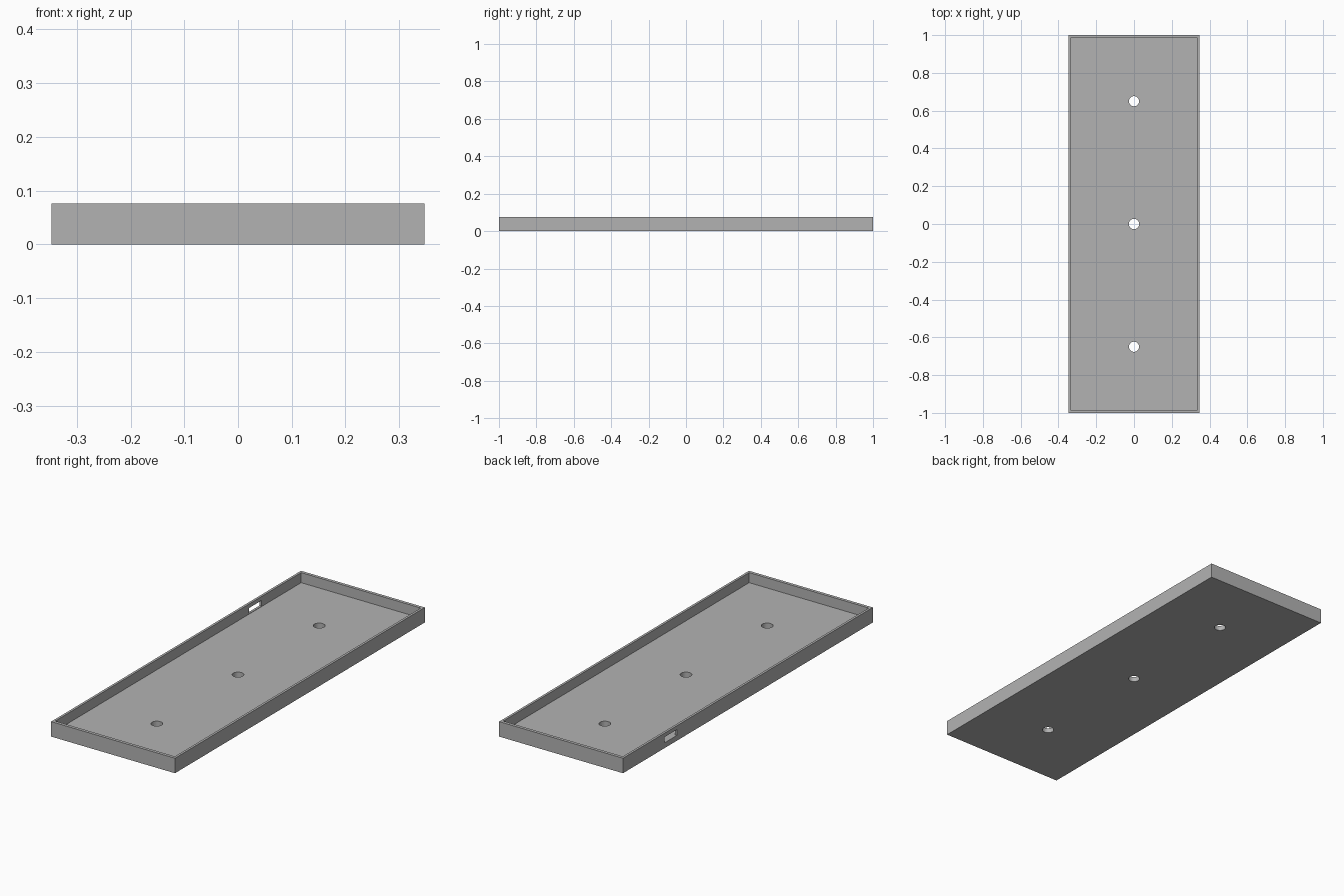
import bpy

HALF_X, HALF_Y, HEIGHT = 0.347, 1.0, 0.076
WALL_X, WALL_Y, FLOOR = 0.012, 0.016, 0.025
HOLE_RADIUS, HOLE_SPACING = 0.027, 0.65

cube = bpy.data.objects.get("Cube")
if cube:
    bpy.data.objects.remove(cube, do_unlink=True)

grey = bpy.data.materials.new("plain_grey")
grey.use_nodes = True
grey.diffuse_color = (0.45, 0.45, 0.45, 1)
grey.node_tree.nodes["Principled BSDF"].inputs["Base Color"].default_value = grey.diffuse_color


def box(name, low, high):
    """Box between two opposite corners."""
    centre = [(a + b) / 2 for a, b in zip(low, high)]
    bpy.ops.mesh.primitive_cube_add(size=1, location=centre)
    obj = bpy.context.object
    obj.name = name
    obj.scale = [b - a for a, b in zip(low, high)]
    bpy.ops.object.transform_apply(location=True, rotation=False, scale=True)
    obj.data.materials.append(grey)
    return obj


def cut(target, cutter):
    """Subtract the cutter, then discard it."""
    cutter.hide_render = True
    mod = target.modifiers.new("cut", "BOOLEAN")
    mod.operation, mod.solver, mod.object = "DIFFERENCE", "EXACT", cutter
    bpy.context.view_layer.objects.active = target
    bpy.ops.object.modifier_apply(modifier=mod.name)
    bpy.data.objects.remove(cutter, do_unlink=True)


# Shallow open tray
tray = box("tray", (-HALF_X, -HALF_Y, 0), (HALF_X, HALF_Y, HEIGHT))
inner_x, inner_y = HALF_X - WALL_X, HALF_Y - WALL_Y
cut(tray, box("cavity_cutter", (-inner_x, -inner_y, FLOOR), (inner_x, inner_y, HEIGHT * 2)))

# Three round holes along the floor
for step in (-1, 0, 1):
    bpy.ops.mesh.primitive_cylinder_add(vertices=32, radius=HOLE_RADIUS, depth=0.2,
                                        location=(0, step * HOLE_SPACING, 0))
    hole = bpy.context.object
    hole.name = "hole_cutter"
    hole.data.materials.append(grey)
    cut(tray, hole)

# Cable slot through the right wall, near the back
cut(tray, box("slot_cutter", (-HALF_X - 0.02, 0.568, 0.027), (-inner_x + 0.02, 0.668, 0.056)))
